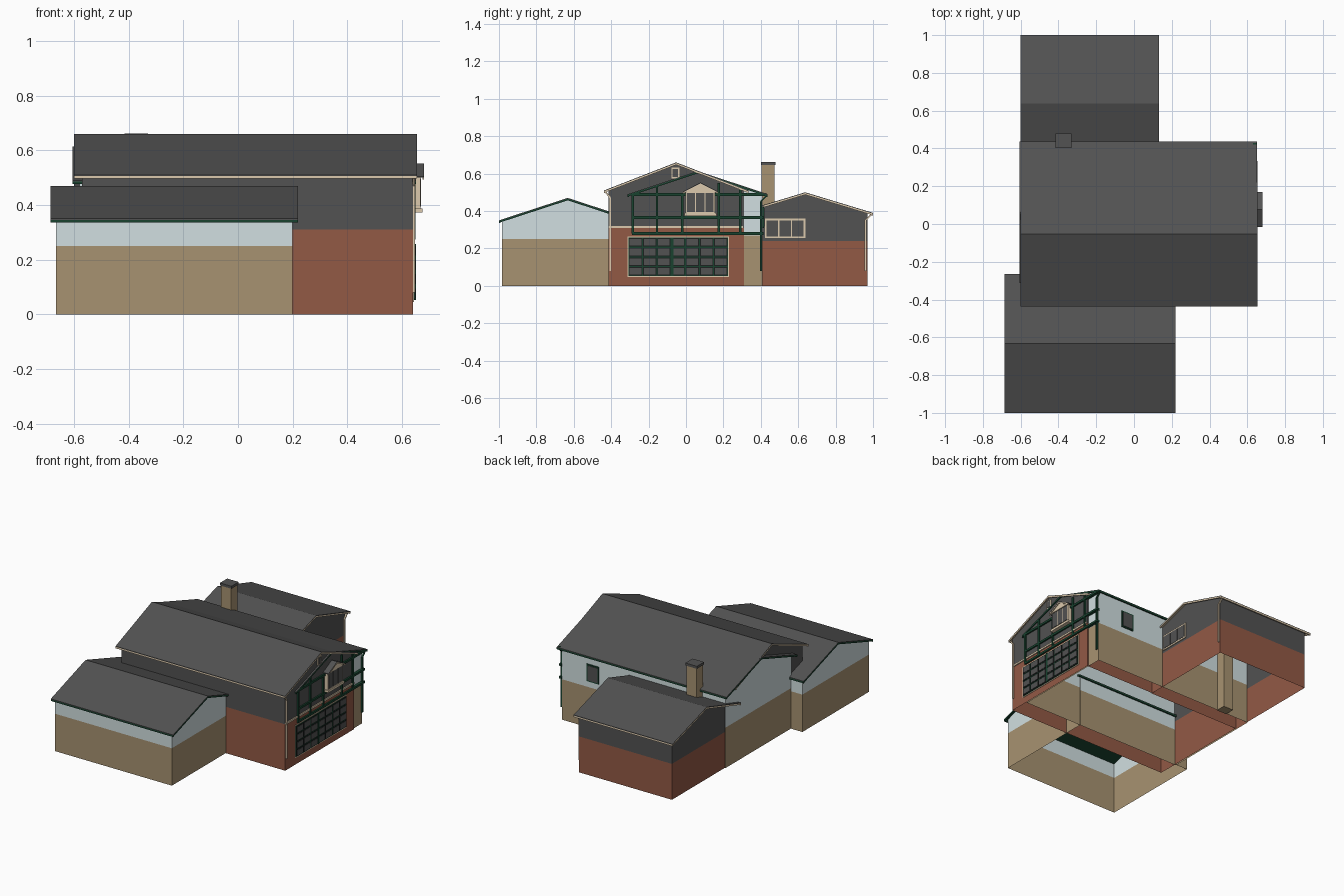
import bpy, bmesh

cube = bpy.data.objects.get("Cube")
if cube:
    bpy.data.objects.remove(cube, do_unlink=True)


def material(name, rgb):
    m = bpy.data.materials.new(name)
    m.use_nodes = True
    m.diffuse_color = (*rgb, 1)
    bsdf = next(n for n in m.node_tree.nodes if n.type == 'BSDF_PRINCIPLED')
    bsdf.inputs["Base Color"].default_value = (*rgb, 1)
    return m


SLATE = material("slate grey", (.085, .085, .085))
TAN = material("tan render", (.39, .29, .165))
BRICK = material("red brick", (.29, .1, .06))
PALE = material("pale blue render", (.64, .74, .75))
GREEN = material("dark green trim", (.009, .055, .028))
BEIGE = material("beige trim", (.72, .59, .42))
DARK = material("door recess black", (.012, .015, .014))


def finish(name, bm, *mats):
    me = bpy.data.meshes.new(name)
    bm.to_mesh(me)
    bm.free()
    for m in mats:
        me.materials.append(m)
    ob = bpy.data.objects.new(name, me)
    bpy.context.scene.collection.objects.link(ob)
    return ob


def box(name, x, y, z, mat):
    """Box from (low, high) pairs."""
    bm = bmesh.new()
    bmesh.ops.create_cube(bm, size=1)
    for v in bm.verts:
        v.co = [r[0] + (c + .5) * (r[1] - r[0]) for c, r in zip(v.co, (x, y, z))]
    return finish(name, bm, mat)


def prism(name, profile, x0, x1, mat, under=None):
    """Profile of (y, z) points extruded along x, optionally with its own underside."""
    bm = bmesh.new()
    face = bm.faces.new([bm.verts.new((x0, y, z)) for y, z in profile])
    new = bmesh.ops.extrude_face_region(bm, geom=[face])["geom"]
    for v in new:
        if isinstance(v, bmesh.types.BMVert):
            v.co.x = x1
    bmesh.ops.recalc_face_normals(bm, faces=bm.faces)
    for f in bm.faces:
        f.normal_update()
        f.material_index = int(under is not None and f.normal.z < -.1)
    return finish(name, bm, mat, *([under] if under else []))


def chevron(y0, y1, low, top, thick, drop=0):
    mid = (y0 + y1) / 2
    up = [(y0, low - drop), (mid, top - drop), (y1, low - drop)]
    return up + [(y, z - thick) for y, z in reversed(up)]


def house(name, x, y, roof_x, over, low, top, split, lower, upper, trim):
    """Open-bottomed gabled walls in two colours, with roof, verges and gutters."""
    mid = (y[0] + y[1]) / 2
    half = mid - y[0] + over
    wall_top = low + (top - low) * over / half - .006
    bm = bmesh.new()
    rings = [[bm.verts.new((a, b, z)) for a, b in
              ((x[0], y[0]), (x[1], y[0]), (x[1], y[1]), (x[0], y[1]))]
             for z in (0, split, wall_top)]
    for level in range(2):
        lo, hi = rings[level], rings[level + 1]
        for i in range(4):
            j = (i + 1) % 4
            f = bm.faces.new((lo[i], lo[j], hi[j], hi[i]))
            f.material_index = level
    for a, b, xx in ((1, 2, x[1]), (3, 0, x[0])):
        peak = bm.verts.new((xx, mid, top - .006))
        bm.faces.new((rings[2][a], rings[2][b], peak)).material_index = 1
    bmesh.ops.recalc_face_normals(bm, faces=bm.faces)
    finish(name + "_walls", bm, lower, upper)

    r0, r1 = mid - half, mid + half
    prism(name + "_roof", chevron(r0, r1, low, top, .004), *roof_x, SLATE, trim)
    for side, a, b in (("right", roof_x[0], roof_x[0] + .006),
                       ("left", roof_x[1] - .006, roof_x[1])):
        prism(f"{name}_{side}_verge", chevron(r0, r1, low, top, .009, .004), a, b, trim)
    for side, a in (("front", r0), ("back", r1 - .008)):
        box(f"{name}_{side}_gutter", roof_x, (a, a + .008), (low - .014, low - .003), trim)


# Four overlapping gabled volumes
house("garage_block", (-.57, .64), (-.415, .31), (-.6, .655), .023, .51, .66,
      .31, BRICK, SLATE, BEIGE)
house("rear_block", (-.58, .632), (-.285, .41), (-.605, .651), .027, .49, .614,
      .27, TAN, PALE, GREEN)
house("front_wing", (-.665, .2), (-.985, -.28), (-.685, .22), .015, .35, .47,
      .25, TAN, PALE, GREEN)
house("back_wing", (-.575, .112), (.305, .97), (-.6, .132), .03, .39, .5,
      .24, BRICK, SLATE, BEIGE)

# Chimney
box("chimney", (-.41, -.335), (.405, .472), (0, .645), TAN)
box("chimney_cap", (-.415, -.33), (.402, .478), (.645, .662), SLATE)

# Garage door: frame, backing and grid of panels
Y0, Y1, Z0, Z1 = -.308, .224, .052, .258
box("garage_surround", (.638, .643), (Y0 - .006, Y1 + .006), (Z0 - .006, Z1 + .006), BEIGE)
box("garage_door", (.64, .646), (Y0, Y1), (Z0, Z1), GREEN)
cols, rows = 7, 4
w, h = (Y1 - Y0) / cols, (Z1 - Z0) / rows
for c in range(cols):
    for r in range(rows):
        y, z = Y0 + c * w, Z0 + r * h
        box(f"garage_panel_rim_{c}_{r}", (.645, .648), (y + .003, y + w - .003),
            (z + .003, z + h - .003), DARK)
        box(f"garage_panel_{c}_{r}", (.647, .65), (y + .007, y + w - .007),
            (z + .008, z + h - .008), SLATE)
box("garage_centre_bar", (.645, .651), (Y0 + 3 * w + .002, Y0 + 3 * w + .014), (Z0, Z1), GREEN)

# Beige band and green timber framing on the gable
box("facade_band", (.638, .647), (-.415, .305), (.308, .32), BEIGE)
for i, (a, b, z) in enumerate(((-.29, .415, .28), (-.29, .415, .365), (-.29, .43, .488))):
    box(f"timber_rail_{i}", (.63, .65), (a, b), (z - .007, z + .007), GREEN)
for i, (y, top) in enumerate(((-.285, .49), (-.155, .535), (-.02, .49), (.175, .55), (.29, .52))):
    box(f"timber_post_{i}", (.636, .65), (y - .006, y + .006), (.28, top), GREEN)

# Bay window with a small pediment roof
box("bay_body", (.63, .667), (-.002, .155), (.385, .505), BEIGE)
for i in range(3):
    y = .005 + i * .049
    box(f"bay_pane_{i}", (.666, .67), (y, y + .044), (.395, .497), SLATE)
box("bay_sill", (.63, .674), (-.008, .163), (.373, .388), BEIGE)
prism("bay_pediment", [(-.005, .5), (.16, .5), (.0775, .54)], .63, .674, BEIGE)
prism("bay_roof", chevron(-.015, .17, .505, .552, .005), .63, .68, SLATE)
prism("bay_verge", chevron(-.015, .17, .505, .552, .008, .004), .674, .68, BEIGE)

# Gable vent
box("vent_frame", (.638, .646), (-.078, -.036), (.575, .632), BEIGE)
box("vent_louvre", (.645, .649), (-.071, -.043), (.582, .625), SLATE)

# Three-pane window on the back wing
box("wing_window_frame", (.11, .118), (.422, .64), (.255, .36), BEIGE)
for i in range(3):
    y = .431 + i * .068
    box(f"wing_window_pane_{i}", (.117, .12), (y, y + .062), (.265, .35), SLATE)

# Window on the back wall
box("back_window_frame", (.355, .445), (.408, .416), (.31, .425), GREEN)
box("back_window_glass", (.363, .437), (.415, .419), (.318, .417), SLATE)

# Downspouts with a slanted elbow up to the gutter
for name, x, y, lo, hi, out, mat in (("garage", .643, -.405, .08, .47, -.025, BEIGE),
                                     ("rear", .64, .4, .08, .45, .03, GREEN),
                                     ("wing", .116, .96, .08, .35, .03, BEIGE)):
    box(name + "_downspout", (x - .005, x + .005), (y - .005, y + .005), (lo, hi), mat)
    prism(name + "_downspout_elbow", [(y - .005, hi), (y + .005, hi), (y + out + .005, hi + .032),
          (y + out - .005, hi + .032)], x - .005, x + .005, mat)
